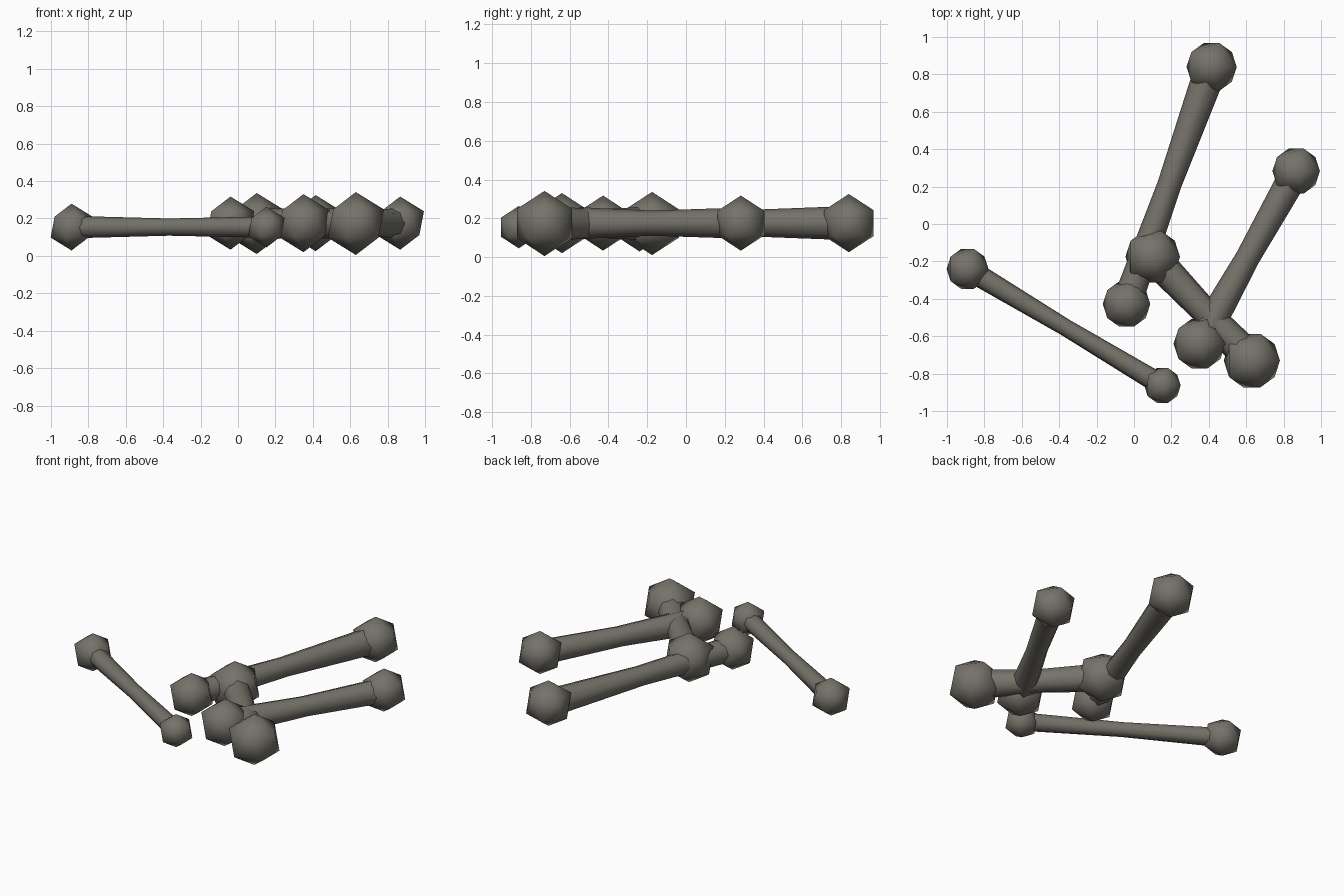
import bpy
import bmesh
import math
from mathutils import Vector

cube = bpy.data.objects.get("Cube")
if cube:
    bpy.data.objects.remove(cube, do_unlink=True)

SIDES = 8

# Single dull bone colour
bone_grey = bpy.data.materials.new("bone_grey")
bone_grey.use_nodes = True
colour = (0.18, 0.17, 0.144, 1)
bone_grey.diffuse_color = colour
bsdf = next(n for n in bone_grey.node_tree.nodes if n.type == 'BSDF_PRINCIPLED')
bsdf.inputs["Base Color"].default_value = colour
bsdf.inputs["Roughness"].default_value = 0.9


def finish(bm, name):
    bmesh.ops.recalc_face_normals(bm, faces=bm.faces)
    for f in bm.faces:
        f.smooth = len(f.verts) < SIDES   # end caps stay flat
    mesh = bpy.data.meshes.new(name)
    bm.to_mesh(mesh)
    bm.free()
    mesh.materials.append(bone_grey)
    obj = bpy.data.objects.new(name, mesh)
    bpy.context.collection.objects.link(obj)
    return obj


def knob(name, centre, radius):
    # Rounded joint: smooth-shaded icosahedron
    bm = bmesh.new()
    bmesh.ops.create_icosphere(bm, subdivisions=1, radius=radius)
    finish(bm, name).location = centre


def shaft(name, a, b, radii):
    # Three rings: wide ends and a narrow waist
    axis = (b - a).normalized()
    side = axis.cross(Vector((0, 0, 1))).normalized()
    up = side.cross(axis)
    bm = bmesh.new()
    rings = []
    for i, r in enumerate(radii):
        c = a.lerp(b, i / (len(radii) - 1))
        angles = [math.tau * k / SIDES for k in range(SIDES)]
        rings.append([bm.verts.new(c + r * (math.cos(t) * side + math.sin(t) * up))
                      for t in angles])
    for low, high in zip(rings, rings[1:]):
        for k in range(SIDES):
            n = (k + 1) % SIDES
            bm.faces.new((low[k], low[n], high[n], high[k]))
    bm.faces.new(rings[0])
    bm.faces.new(rings[-1])
    finish(bm, name)


def bone(name, a, b, knob_a, knob_b, radii):
    a, b = Vector(a), Vector(b)
    shaft(name + "_shaft", a, b, radii)
    knob(name + "_knob_a", a, knob_a)
    knob(name + "_knob_b", b, knob_b)


# Four loose bones lying on the ground
bone("thin_bone", (-0.89, -0.24, 0.154), (0.152, -0.863, 0.154),
     0.125, 0.109, (0.06, 0.046, 0.057))
bone("long_bone", (0.415, 0.84, 0.175), (-0.04, -0.428, 0.175),
     0.15, 0.142, (0.088, 0.064, 0.08))
bone("side_bone", (0.867, 0.283, 0.175), (0.35, -0.64, 0.175),
     0.142, 0.155, (0.08, 0.065, 0.086))
bone("thick_bone", (0.63, -0.73, 0.173), (0.1, -0.175, 0.173),
     0.168, 0.163, (0.092, 0.073, 0.088))
